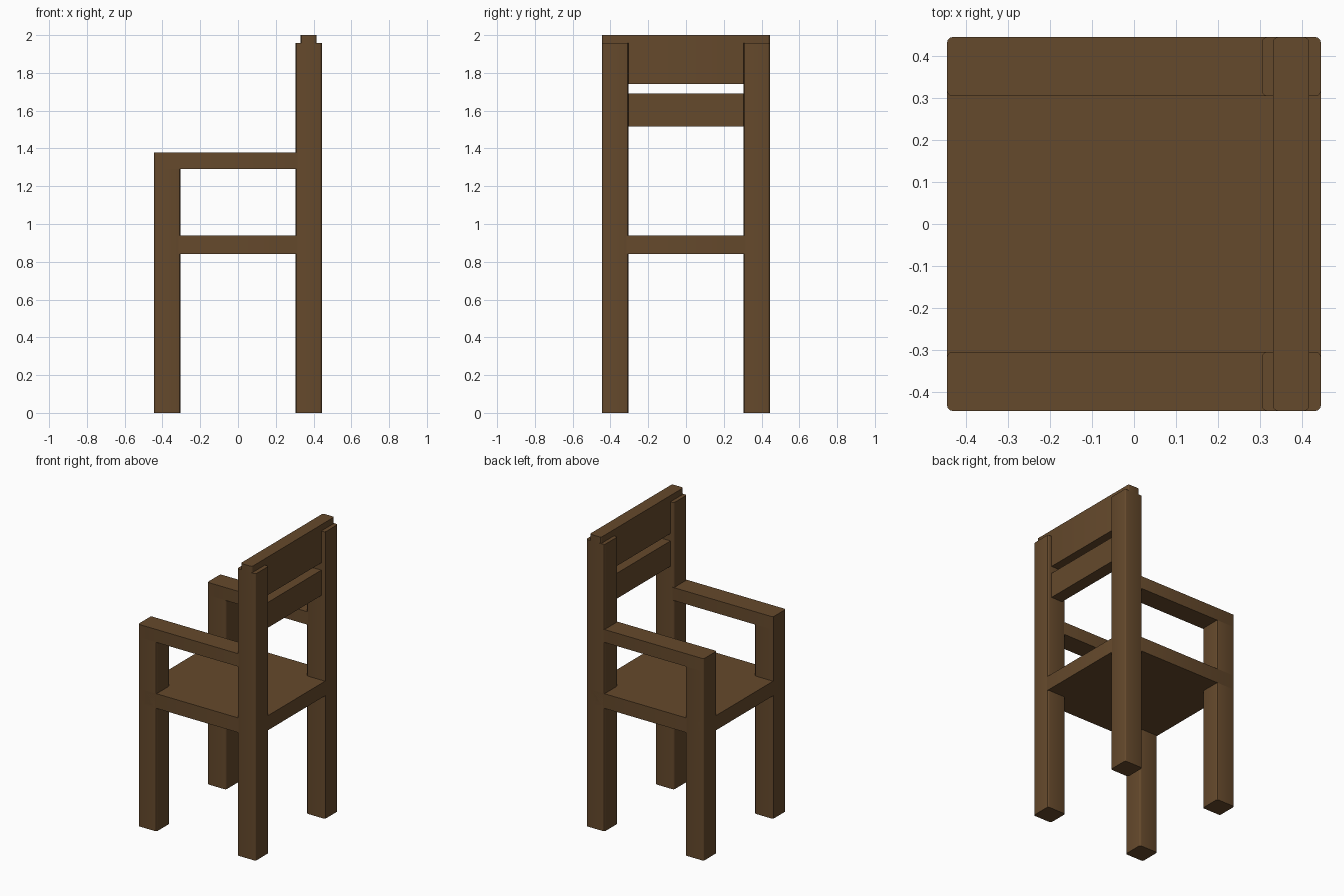
import bpy, bmesh

if "Cube" in bpy.data.objects:
    bpy.data.objects.remove(bpy.data.objects["Cube"])

wood = bpy.data.materials.new("brown_wood")
wood.diffuse_color = (0.13, 0.067, 0.025, 1)
wood.use_nodes = True
wood.node_tree.nodes["Principled BSDF"].inputs["Base Color"].default_value = wood.diffuse_color


def board(name, x, y, z, round_edges=0.012):
    """Box between (min, max) pairs, with its upright edges rounded."""
    bm = bmesh.new()
    bmesh.ops.create_cube(bm, size=1)
    for v in bm.verts:
        v.co = [lo + (c + 0.5) * (hi - lo) for c, (lo, hi) in zip(v.co, (x, y, z))]
    if round_edges:
        upright = [e for e in bm.edges
                   if abs(e.verts[0].co.z - e.verts[1].co.z) > 0.01]
        bmesh.ops.bevel(bm, geom=upright, offset=round_edges, segments=3,
                        profile=0.5, affect='EDGES')
    mesh = bpy.data.meshes.new(name)
    bm.to_mesh(mesh)
    bm.free()
    mesh.materials.append(wood)
    obj = bpy.data.objects.new(name, mesh)
    bpy.context.collection.objects.link(obj)
    bpy.context.view_layer.objects.active = obj
    bpy.ops.object.select_all(action='DESELECT')
    obj.select_set(True)
    bpy.ops.object.shade_smooth_by_angle()
    return obj


OUT, IN = 0.444, 0.304          # outer and inner faces of the legs
SEAT, ARM = (0.84, 0.94), (1.29, 1.378)

# Legs and armrests, mirrored on both sides
for side, y in (("right", (-OUT, -IN)), ("left", (IN, OUT))):
    board(side + "_front_leg", (-OUT, -IN), y, (0, ARM[0]))
    board(side + "_back_post", (IN, OUT), y, (0, 1.957))
    board(side + "_armrest", (-OUT, IN + 0.02), y, ARM)

# Seat
board("seat", (-OUT, OUT), (-OUT, OUT), SEAT)

# Backrest: top rail let through the posts, slat between them
board("back_top_rail", (0.33, 0.416), (-OUT, OUT), (1.74, 2.0))
board("back_slat", (0.33, 0.416), (-IN - 0.01, IN + 0.01), (1.517, 1.69), 0)
